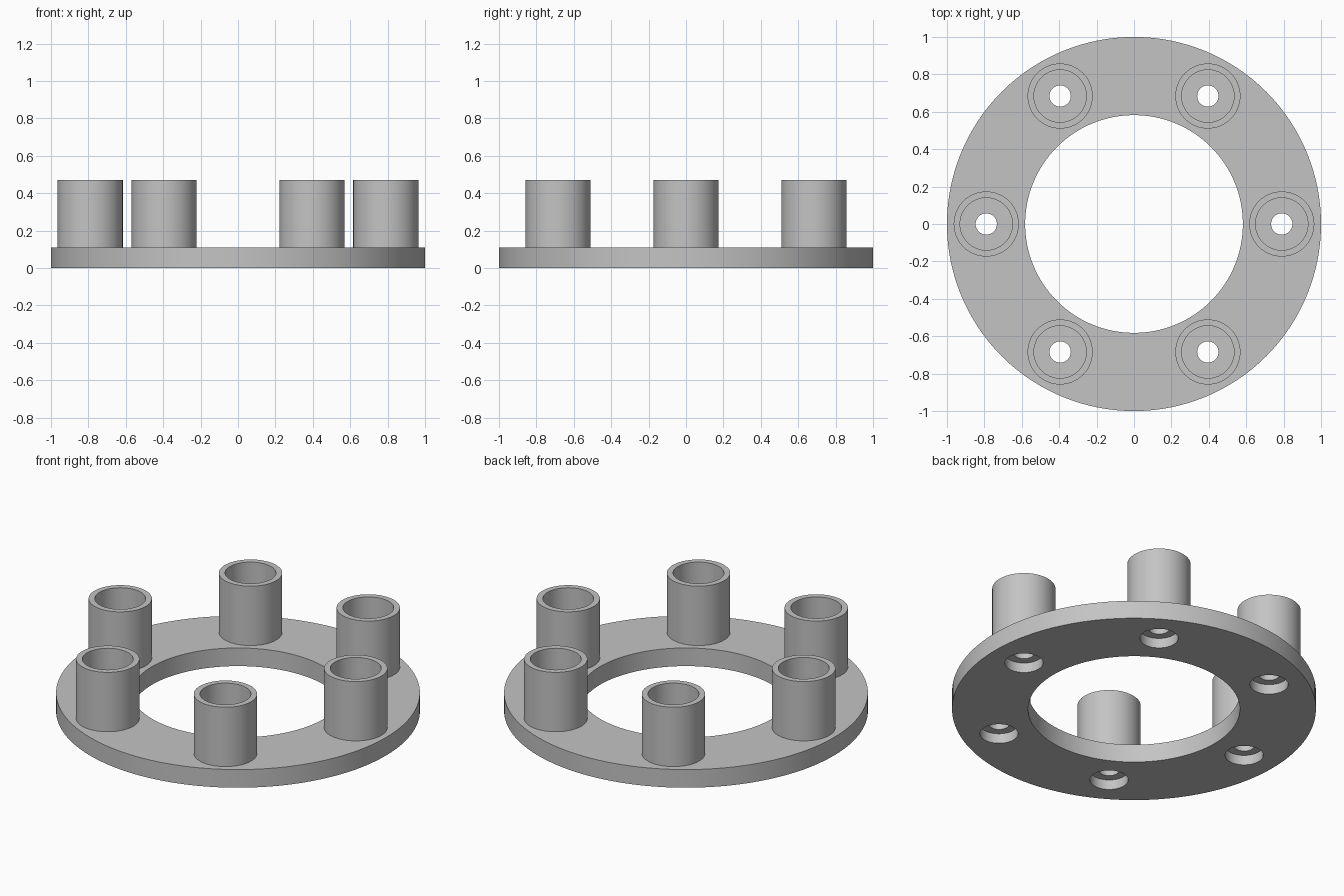
import bpy, bmesh, math

if "Cube" in bpy.data.objects:
    bpy.data.objects.remove(bpy.data.objects["Cube"])

PLATE_TOP, TOP = 0.11, 0.47
PITCH_RADIUS, COUNT = 0.79, 6
BORE, HOLE, BORE_DEPTH = 0.105, 0.057, 0.06

grey = bpy.data.materials.new("plain grey")
grey.use_nodes = True
colour = (0.55, 0.55, 0.55, 1)
grey.diffuse_color = colour
grey.node_tree.nodes["Principled BSDF"].inputs["Base Color"].default_value = colour


def lathe(name, profile, segments, centre=(0, 0)):
    """Spin a closed (radius, height) outline around a vertical axis."""
    bm = bmesh.new()
    verts = [bm.verts.new((r, 0, z)) for r, z in profile]
    edges = [bm.edges.new((verts[i - 1], verts[i])) for i in range(len(verts))]
    bmesh.ops.spin(bm, geom=verts + edges, cent=(0, 0, 0), axis=(0, 0, 1),
                   angle=math.tau, steps=segments, use_duplicate=False)
    bmesh.ops.remove_doubles(bm, verts=bm.verts, dist=1e-5)
    bmesh.ops.dissolve_degenerate(bm, edges=bm.edges, dist=1e-6)
    bmesh.ops.recalc_face_normals(bm, faces=bm.faces)
    mesh = bpy.data.meshes.new(name)
    bm.to_mesh(mesh)
    bm.free()
    mesh.materials.append(grey)
    obj = bpy.data.objects.new(name, mesh)
    obj.location = (*centre, 0)
    bpy.context.collection.objects.link(obj)
    return obj


def smooth(obj):
    bpy.ops.object.select_all(action="DESELECT")
    obj.select_set(True)
    bpy.context.view_layer.objects.active = obj
    bpy.ops.object.shade_smooth_by_angle(angle=math.radians(30))


# Flat ring plate
plate = lathe("ring_plate", [(0.582, 0), (1, 0), (1, PLATE_TOP), (0.582, PLATE_TOP)], 128)

# Six sleeves, each over a hole counterbored from below
cutters = []
for i in range(COUNT):
    a = math.tau * i / COUNT
    centre = (PITCH_RADIUS * math.cos(a), PITCH_RADIUS * math.sin(a))
    sleeve = lathe(f"sleeve_{i + 1}", [(0.14, PLATE_TOP), (0.174, PLATE_TOP),
                                       (0.174, TOP), (0.14, TOP)], 64, centre)
    smooth(sleeve)
    cutter = lathe(f"hole_cutter_{i + 1}", [(0, -0.1), (BORE, -0.1), (BORE, BORE_DEPTH),
                                            (HOLE, BORE_DEPTH), (HOLE, 0.2), (0, 0.2)], 48, centre)
    cutter.hide_render = True
    cutters.append(cutter)
    cut = plate.modifiers.new("hole", "BOOLEAN")
    cut.operation, cut.solver, cut.object = "DIFFERENCE", "EXACT", cutter

# Bake the holes into the plate and drop the cutters
bpy.context.view_layer.update()
graph = bpy.context.evaluated_depsgraph_get()
drilled = bpy.data.meshes.new_from_object(plate.evaluated_get(graph))
plate.modifiers.clear()
plate.data = drilled
for cutter in cutters:
    bpy.data.objects.remove(cutter)
smooth(plate)
